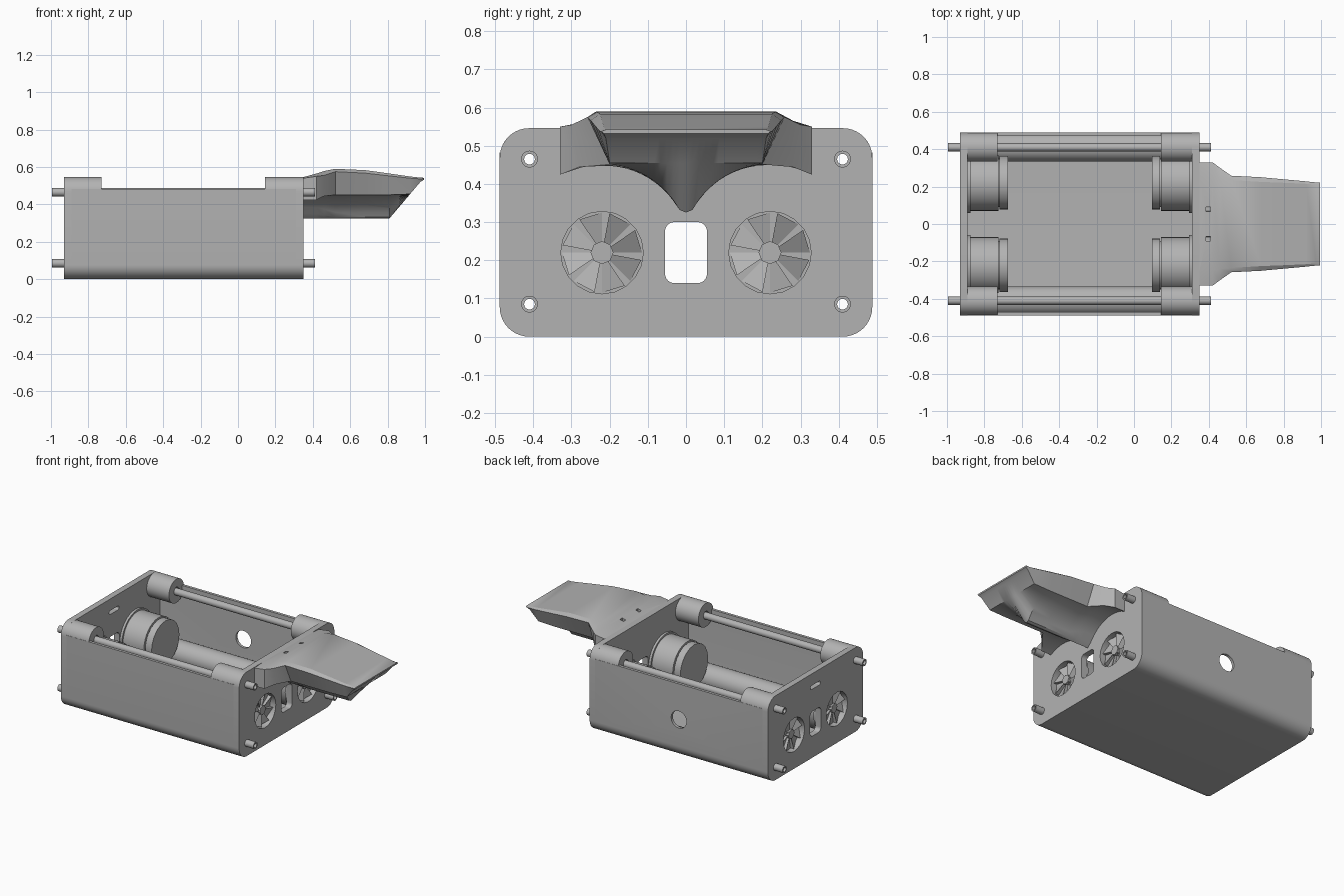
import bpy, bmesh
from math import sin, cos, pi, sqrt, radians
from mathutils import Matrix

if "Cube" in bpy.data.objects:
    bpy.data.objects.remove(bpy.data.objects["Cube"], do_unlink=True)

grey = bpy.data.materials.new("plain_grey")
grey.use_nodes = True
grey.diffuse_color = (0.45, 0.45, 0.45, 1)
grey.node_tree.nodes["Principled BSDF"].inputs["Base Color"].default_value = (0.45, 0.45, 0.45, 1)

X0, X1 = -0.93, 0.35          # outer ends of the case
PLATE = 0.04                  # end plate thickness
HALF, HIGH = 0.488, 0.546     # case half width and height
ROD_Y, ROD_Z = 0.41, (0.085, 0.465)
FAN_Y, FAN_Z = 0.22, 0.22


def finish(name, bm):
    """Turn a bmesh into a grey object with sharp edges kept."""
    bmesh.ops.recalc_face_normals(bm, faces=bm.faces)
    mesh = bpy.data.meshes.new(name)
    bm.to_mesh(mesh)
    bm.free()
    obj = bpy.data.objects.new(name, mesh)
    bpy.context.collection.objects.link(obj)
    mesh.materials.append(grey)
    smooth(obj)
    return obj


def smooth(obj):
    bpy.ops.object.select_all(action='DESELECT')
    obj.select_set(True)
    bpy.context.view_layer.objects.active = obj
    bpy.ops.object.shade_smooth_by_angle(angle=radians(30))


def arc(cy, cz, r, a0, a1, n=10):
    return [(cy + r * cos(radians(a0 + (a1 - a0) * i / n)),
             cz + r * sin(radians(a0 + (a1 - a0) * i / n))) for i in range(n + 1)]


def rounded(y0, y1, z0, z1, r):
    return (arc(y0 + r, z0 + r, r, 180, 270) + arc(y1 - r, z0 + r, r, 270, 360)
            + arc(y1 - r, z1 - r, r, 0, 90) + arc(y0 + r, z1 - r, r, 90, 180))


def loft(name, sections):
    """Skin a list of equal-length closed 3D sections and cap both ends."""
    bm = bmesh.new()
    rings = [[bm.verts.new(p) for p in s] for s in sections]
    n = len(rings[0])
    for a, b in zip(rings, rings[1:]):
        for i in range(n):
            bm.faces.new((a[i], a[(i + 1) % n], b[(i + 1) % n], b[i]))
    bm.faces.new(rings[0])
    bm.faces.new(rings[-1])
    return finish(name, bm)


def prism(name, profile, xa, xb):
    return loft(name, [[(x, y, z) for y, z in profile] for x in (xa, xb)])


def disc(name, y, z, r, xa, xb, n=32):
    return prism(name, arc(y, z, r, 0, 360, n)[:-1], xa, xb)


def tube(name, y, z, r, bore, xa, xb, n=24):
    """Open pipe along x with a through bore."""
    bm = bmesh.new()
    loops = [[bm.verts.new((x, *p)) for p in arc(y, z, rad, 0, 360, n)[:-1]]
             for x, rad in ((xa, r), (xb, r), (xb, bore), (xa, bore))]
    for k in range(4):
        a, b = loops[k], loops[(k + 1) % 4]
        for i in range(n):
            bm.faces.new((a[i], a[(i + 1) % n], b[(i + 1) % n], b[i]))
    return finish(name, bm)


def cut(obj, cutter):
    mod = obj.modifiers.new("cut", 'BOOLEAN')
    mod.operation, mod.solver, mod.object = 'DIFFERENCE', 'EXACT', cutter
    bpy.context.view_layer.objects.active = obj
    bpy.ops.object.modifier_apply(modifier=mod.name)
    bpy.data.objects.remove(cutter, do_unlink=True)


# Trough: floor and two side walls with rounded lower corners
R, WALL, TOP = 0.077, 0.018, 0.482
trough = prism("case_trough",
               [(-HALF, TOP)] + arc(R - HALF, R, R, 180, 270) + arc(HALF - R, R, R, 270, 360)
               + [(HALF, TOP), (HALF - WALL, TOP)]
               + arc(HALF - R, R, R - WALL, 360, 270) + arc(R - HALF, R, R - WALL, 270, 180)
               + [(WALL - HALF, TOP)], X0 + PLATE, X1 - PLATE)
hole = disc("hole_cutter", 0, 0, 0.055, -0.1, 0.1)
hole.data.transform(Matrix.Translation((-0.29, HALF, 0.25)) @ Matrix.Rotation(pi / 2, 4, 'Z'))
cut(trough, hole)
smooth(trough)

# End plates with window, fan openings, rod holes and a slot
for label, xa in (("left", X1 - PLATE), ("right", X0)):
    plate = prism(label + "_end_plate", rounded(-HALF, HALF, 0, HIGH, R), xa, xa + PLATE)
    ca, cb = xa - 0.05, xa + PLATE + 0.05
    cut(plate, prism("cutter", rounded(-0.055, 0.055, 0.14, 0.30, 0.025), ca, cb))
    if label == "right":
        cut(plate, prism("cutter", rounded(-0.05, 0.05, 0.445, 0.47, 0.01), ca, cb))
    for s in (-1, 1):
        cut(plate, disc("cutter", s * FAN_Y, FAN_Z, 0.108, ca, cb, 20))
        for z in ROD_Z:
            cut(plate, disc("cutter", s * ROD_Y, z, 0.021, ca, cb, 24))
    smooth(plate)

# Hollow rods, corner bosses and lower sleeves
for side, s in (("front", -1), ("back", 1)):
    for level, z in zip(("lower", "upper"), ROD_Z):
        tube(f"{side}_{level}_rod", s * ROD_Y, z, 0.022, 0.014, -0.995, 0.412)
    tube(f"{side}_lower_sleeve", s * ROD_Y, R, R, 0.03, X0 + PLATE, X1 - PLATE, 32)
    for end, xa, xb in (("right", X0 + PLATE, -0.73), ("left", 0.145, X1 - PLATE)):
        tube(f"{side}_{end}_boss", s * (HALF - R), HIGH - R, R, 0.025, xa, xb, 32)

# Fan units behind each opening
for end, x, d in (("right", X0 + PLATE, 1), ("left", X1 - PLATE, -1)):
    for side, s in (("front", -1), ("back", 1)):
        y = s * FAN_Y
        name = f"{side}_{end}_fan"
        disc(name + "_flange", y, FAN_Z, 0.162, x, x + d * 0.015)
        disc(name + "_drum", y, FAN_Z, 0.15, x, x + d * 0.165)
        disc(name + "_cap", y, FAN_Z, 0.143, x + d * 0.17, x + d * 0.215, 20)
        disc(name + "_neck", y, FAN_Z, 0.13, x + d * 0.16, x + d * 0.175, 20)
        disc(name + "_hub", y, FAN_Z, 0.03, x - d * 0.022, x, 8)
        # Blades: ramped wedges round the hub
        bm = bmesh.new()
        for k in range(8):
            a = k * pi / 4
            def at(r, t, depth):
                return bm.verts.new((x - d * depth, y + r * cos(a + t), FAN_Z + r * sin(a + t)))
            i0, i1, o0, o1 = at(.025, 0, 0), at(.025, .6, .015), at(.105, 0, 0), at(.105, .6, .025)
            ib, ob = at(.025, .6, 0), at(.105, .6, 0)
            for f in ((i0, o0, o1, i1), (i1, o1, ob, ib), (o0, ob, o1), (i0, i1, ib), (i0, ib, ob, o0)):
                bm.faces.new(f)
        finish(name + "_blades", bm)


# Spout: arched underside, chamfered top, slanted tip
def under(y, x):
    a = abs(abs(y) - FAN_Y)
    arch = max(0.325, FAN_Z + sqrt(max(0, 0.232 ** 2 - a * a)))
    return max(arch, 0.325 + (x - 0.81) * 1.18)


# x, top height, crown half width, shoulder half width, shoulder height, lower half width
stations = [(0.35, 0.546, 0.25, 0.33, 0.54, 0.33), (0.42, 0.565, 0.25, 0.33, 0.55, 0.33),
            (0.46, 0.578, 0.24, 0.30, 0.555, 0.28), (0.52, 0.59, 0.235, 0.258, 0.575, 0.20),
            (0.68, 0.583, 0.225, 0.25, 0.567, 0.20), (0.81, 0.565, 0.22, 0.238, 0.552, 0.20),
            (0.92, 0.549, 0.215, 0.228, 0.54, 0.20), (0.975, 0.543, 0.21, 0.222, 0.536, 0.21),
            (0.995, 0.542, 0.21, 0.222, 0.538, 0.215)]
sections = []
for x, top, crown, wide, shoulder, low in stations:
    ys = [low * (i / 12 - 1) for i in range(25)]
    ring = [(x, y, min(under(y, x), shoulder - 0.006)) for y in ys]
    ring += [(x, wide, shoulder), (x, crown, top), (x, -crown, top), (x, -wide, shoulder)]
    sections.append(ring)
spout = loft("spout", sections)

# Small mounting holes in the spout
for s in (-1, 1):
    cut(spout, prism("cutter", rounded(s * 0.08 - 0.012, s * 0.08 + 0.012, 0.54, 0.7, 0.004), 0.385, 0.41))
smooth(spout)
